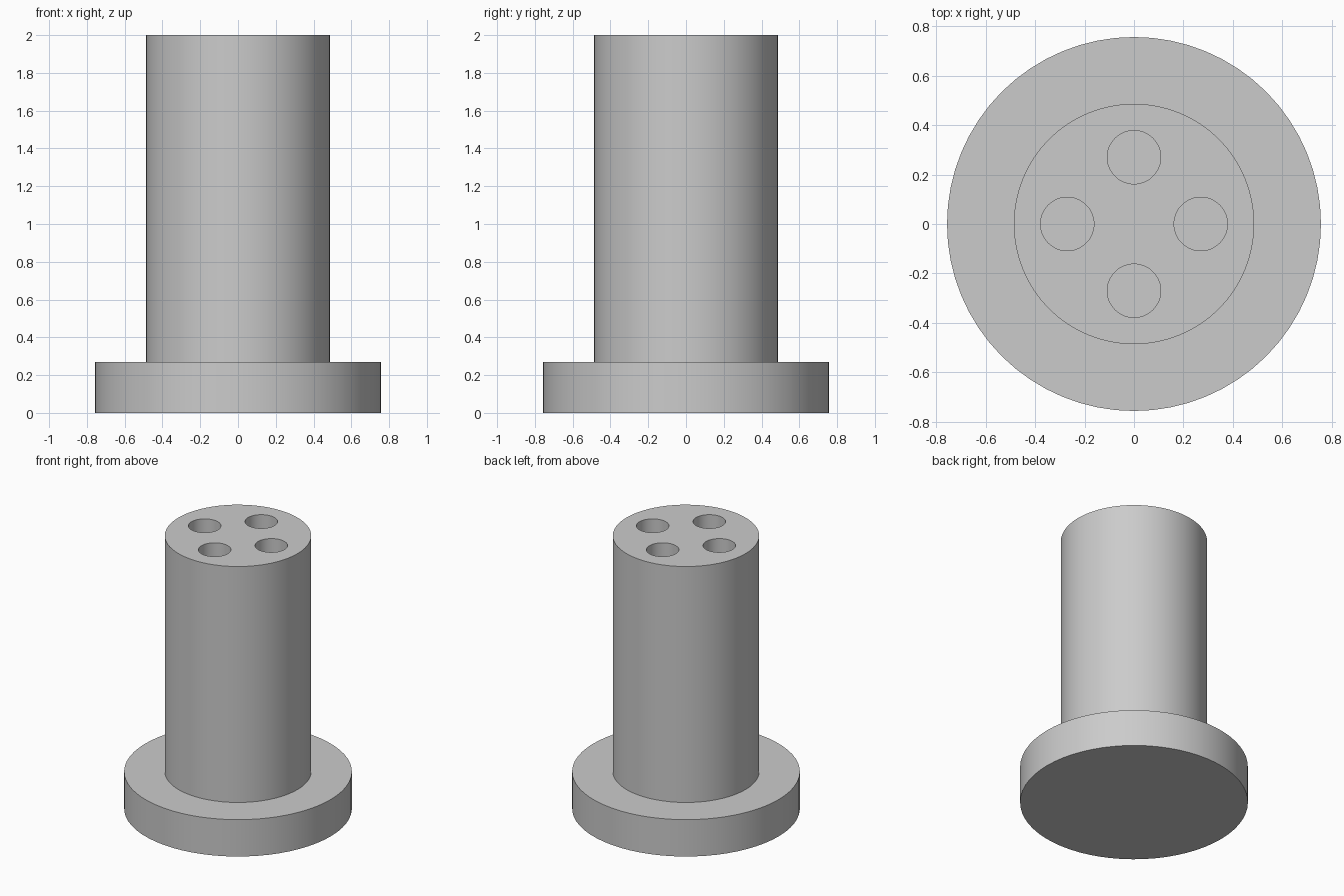
import bpy
import math

cube = bpy.data.objects.get("Cube")
if cube:
    bpy.data.objects.remove(cube, do_unlink=True)

UNIT = 2 / 37          # the whole part is 37 units tall
FLANGE_TOP = 5 * UNIT

grey = bpy.data.materials.new("plain grey")
grey.use_nodes = True
colour = (0.6, 0.6, 0.6, 1)
grey.diffuse_color = colour
grey.node_tree.nodes["Principled BSDF"].inputs["Base Color"].default_value = colour


def cylinder(name, radius, bottom, top, x=0, y=0, sides=64):
    bpy.ops.mesh.primitive_cylinder_add(
        vertices=sides, radius=radius, depth=top - bottom,
        location=(x, y, (bottom + top) / 2))
    obj = bpy.context.object
    obj.name = name
    obj.data.materials.append(grey)
    return obj


def boolean(target, other, operation):
    mod = target.modifiers.new(operation.title(), 'BOOLEAN')
    mod.operation = operation
    mod.solver = 'EXACT'
    mod.object = other
    bpy.ops.object.select_all(action='DESELECT')
    target.select_set(True)
    bpy.context.view_layer.objects.active = target
    bpy.ops.object.modifier_apply(modifier=mod.name)
    bpy.data.objects.remove(other, do_unlink=True)


# Round base flange and the shaft standing on it
flange = cylinder("base_flange", 14 * UNIT, 0, FLANGE_TOP)
shaft = cylinder("shaft", 9 * UNIT, FLANGE_TOP, 2)

# Four bores running down the shaft to the flange
for i in range(4):
    angle = i * math.pi / 2
    bore = cylinder("bore_cutter", 2 * UNIT, FLANGE_TOP - UNIT, 2 + UNIT,
                    5 * UNIT * math.cos(angle), 5 * UNIT * math.sin(angle), 48)
    boolean(shaft, bore, 'DIFFERENCE')

# Join both into one solid
boolean(flange, shaft, 'UNION')
flange.name = "flanged_shaft"
bpy.ops.object.shade_smooth_by_angle(angle=math.radians(30))
